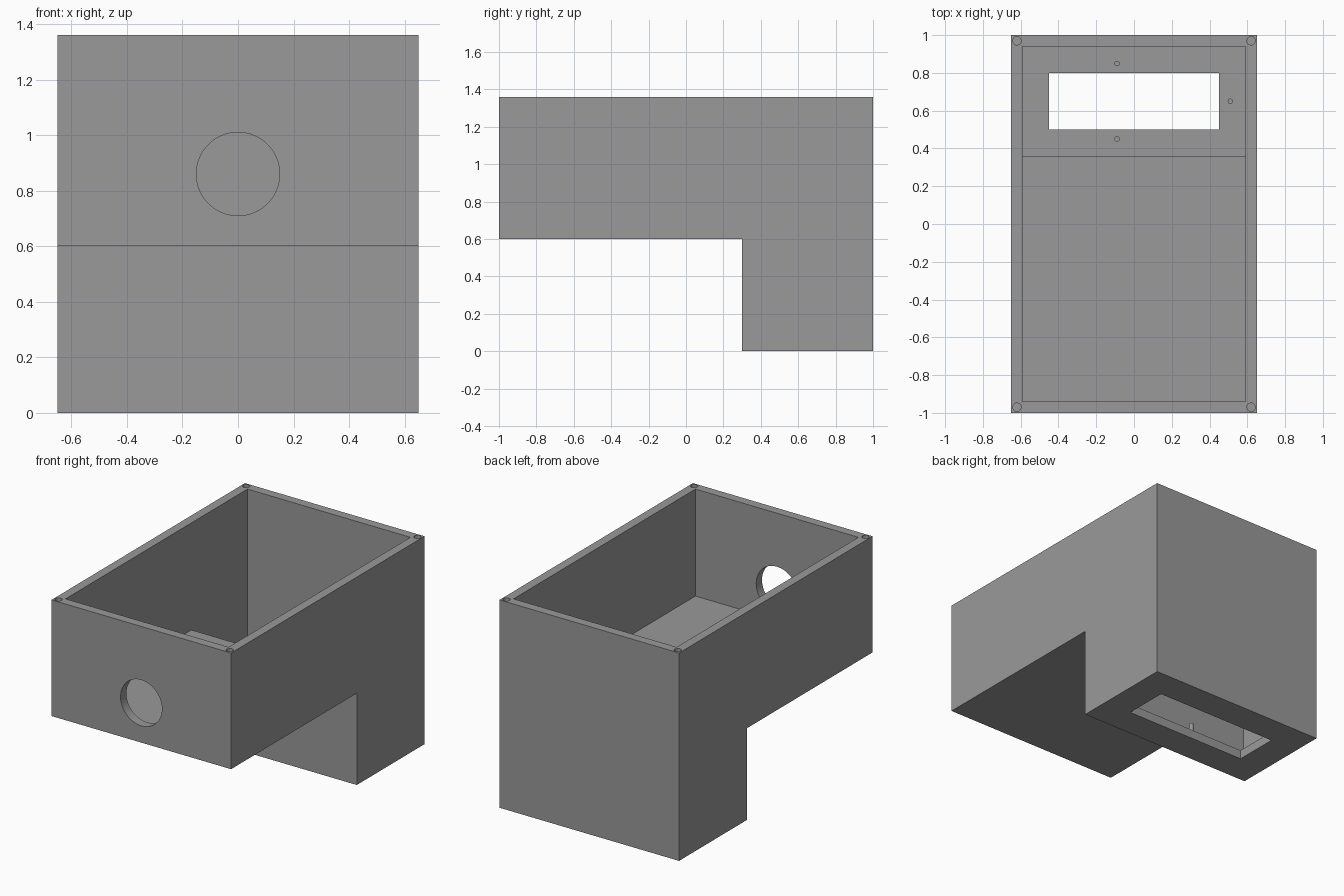
import bpy
import bmesh
import math
from mathutils import Matrix

if "Cube" in bpy.data.objects:
    bpy.data.objects.remove(bpy.data.objects["Cube"])

grey = bpy.data.materials.new("plain grey")
grey.diffuse_color = (0.32, 0.32, 0.32, 1)
grey.use_nodes = True
grey.node_tree.nodes["Principled BSDF"].inputs["Base Color"].default_value = grey.diffuse_color


def make_object(name, bm):
    bmesh.ops.recalc_face_normals(bm, faces=bm.faces)
    mesh = bpy.data.meshes.new(name)
    bm.to_mesh(mesh)
    bm.free()
    mesh.materials.append(grey)
    obj = bpy.data.objects.new(name, mesh)
    bpy.context.collection.objects.link(obj)
    return obj


def prism(name, profile, half_width):
    """Extrude a (y, z) side profile across x."""
    bm = bmesh.new()
    face = bm.faces.new([bm.verts.new((-half_width, y, z)) for y, z in profile])
    new = bmesh.ops.extrude_face_region(bm, geom=[face])["geom"]
    bmesh.ops.translate(bm, vec=(2 * half_width, 0, 0),
                        verts=[v for v in new if isinstance(v, bmesh.types.BMVert)])
    return make_object(name, bm)


def cylinder(name, centre, radius, depth, axis="Z", segments=32):
    bm = bmesh.new()
    turn = Matrix.Rotation(math.pi / 2, 4, "X") if axis == "Y" else Matrix()
    bmesh.ops.create_cone(bm, cap_ends=True, segments=segments, radius1=radius,
                          radius2=radius, depth=depth,
                          matrix=Matrix.Translation(centre) @ turn)
    return make_object(name, bm)


def smooth(obj):
    bpy.ops.object.select_all(action="DESELECT")
    obj.select_set(True)
    bpy.context.view_layer.objects.active = obj
    bpy.ops.object.shade_smooth_by_angle(angle=math.radians(30))


# L-shaped housing and the cavity that leaves walls and floors 0.06 thick
housing = prism("housing", [(-1, 0.6), (0.3, 0.6), (0.3, 0), (1, 0), (1, 1.36), (-1, 1.36)], 0.65)
cutters = [
    prism("cavity_cutter", [(-0.94, 0.66), (0.36, 0.66), (0.36, 0.06),
                            (0.94, 0.06), (0.94, 1.5), (-0.94, 1.5)], 0.59),
    # Rectangular opening in the lower floor
    prism("slot_cutter", [(0.5, -0.1), (0.8, -0.1), (0.8, 0.2), (0.5, 0.2)], 0.45),
    # Round opening in the front wall
    cylinder("port_cutter", (0, -0.97, 0.86), 0.15, 0.2, "Y", 64),
]
# Screw holes in the rim corners
for x in (-0.62, 0.62):
    for y in (-0.97, 0.97):
        cutters.append(cylinder("screw_hole_cutter", (x, y, 1.36), 0.022, 0.3))

for cutter in cutters:
    cutter.hide_render = True
    mod = housing.modifiers.new(cutter.name, "BOOLEAN")
    mod.operation = "DIFFERENCE"
    mod.solver = "EXACT"
    mod.object = cutter

bpy.context.view_layer.objects.active = housing
for mod in list(housing.modifiers):
    bpy.ops.object.modifier_apply(modifier=mod.name)
for cutter in cutters:
    bpy.data.objects.remove(cutter, do_unlink=True)
smooth(housing)

# Locating pegs around the slot
for x, y in ((-0.09, 0.85), (-0.09, 0.45), (0.51, 0.65)):
    smooth(cylinder("locating_peg", (x, y, 0.095), 0.014, 0.09, segments=24))
